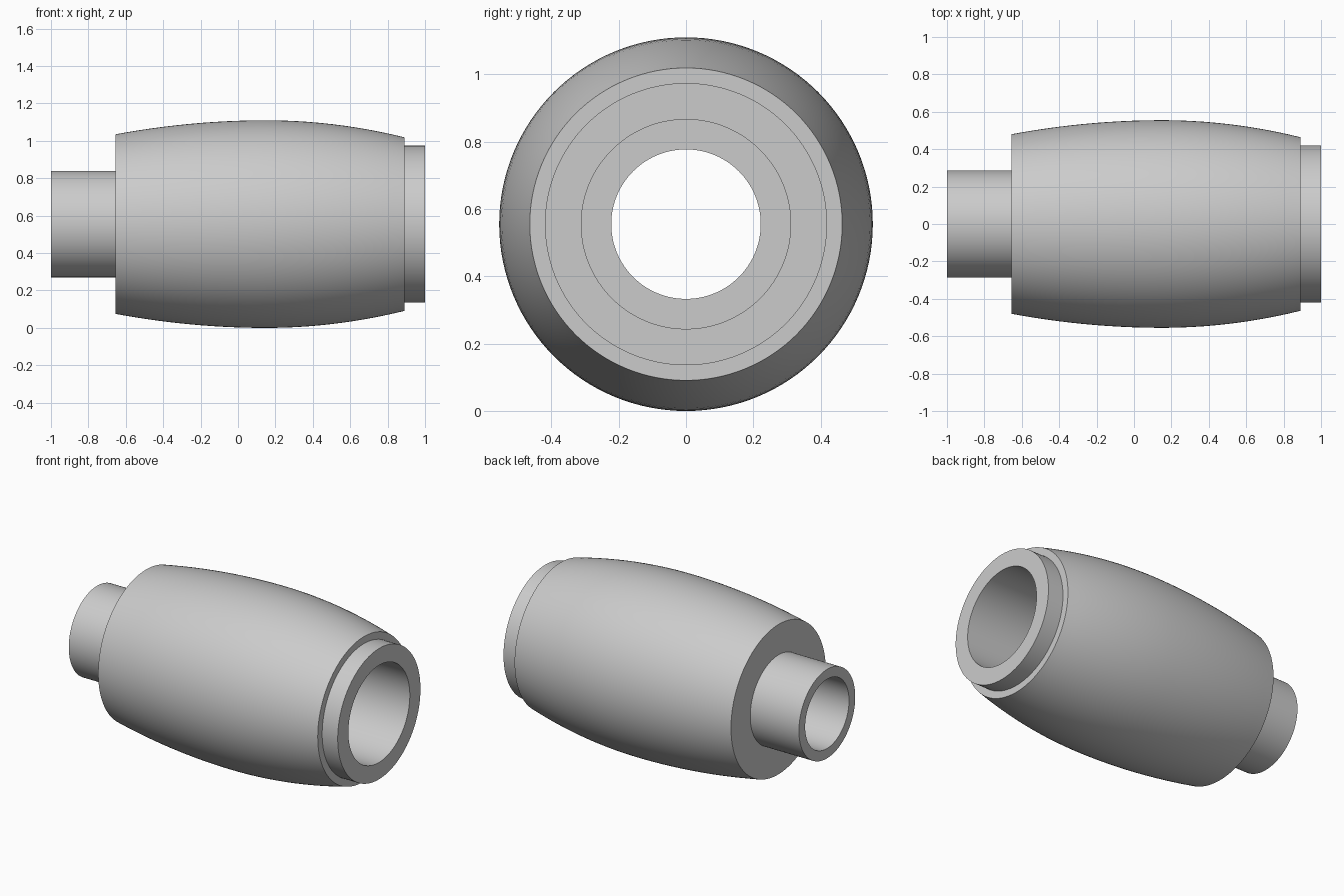
import bpy
import bmesh
import math

cube = bpy.data.objects.get("Cube")
if cube:
    bpy.data.objects.remove(cube, do_unlink=True)

SEGMENTS = 128
AXIS_HEIGHT = 0.555

# One plain grey for the whole part
grey = bpy.data.materials.new("plain grey")
grey.use_nodes = True
colour = (0.6, 0.6, 0.6, 1)
grey.diffuse_color = colour
grey.node_tree.nodes["Principled BSDF"].inputs["Base Color"].default_value = colour


def barrel_profile(left, peak, right, steps=24):
    """Bulged outline through two end points and a level crest."""
    points = []
    for i in range(steps + 1):
        x = left[0] + (right[0] - left[0]) * i / steps
        end = left if x < peak[0] else right
        t = (x - peak[0]) / (end[0] - peak[0])
        points.append((x, peak[1] + (end[1] - peak[1]) * t * t))
    return points


def lathe(name, profile):
    """Spin a closed (x, radius) outline around the x axis."""
    bm = bmesh.new()
    rings = []
    for i in range(SEGMENTS):
        a = math.tau * i / SEGMENTS
        rings.append([bm.verts.new((x, r * math.sin(a), r * math.cos(a)))
                      for x, r in profile])
    count = len(profile)
    for i in range(SEGMENTS):
        here, there = rings[i], rings[(i + 1) % SEGMENTS]
        for j in range(count):
            k = (j + 1) % count
            bm.faces.new((here[j], here[k], there[k], there[j]))
    bmesh.ops.recalc_face_normals(bm, faces=bm.faces)
    mesh = bpy.data.meshes.new(name)
    bm.to_mesh(mesh)
    bm.free()
    mesh.materials.append(grey)
    obj = bpy.data.objects.new(name, mesh)
    bpy.context.collection.objects.link(obj)
    obj.location.z = AXIS_HEIGHT
    bpy.ops.object.select_all(action="DESELECT")
    obj.select_set(True)
    bpy.context.view_layer.objects.active = obj
    bpy.ops.object.shade_smooth_by_angle(angle=math.radians(30))
    return obj


# Stem, barrel and collar on the outside
stem = [(-1, 0.222), (-1, 0.285), (-0.655, 0.285)]
barrel = barrel_profile((-0.655, 0.48), (0.15, 0.555), (0.89, 0.464))
collar = [(0.89, 0.419), (1, 0.419)]
# Wide bore stepping down to the narrow bore of the stem
bore = [(1, 0.311), (-0.45, 0.311), (-0.45, 0.222)]

lathe("barrel_sleeve", stem + barrel + collar + bore)
